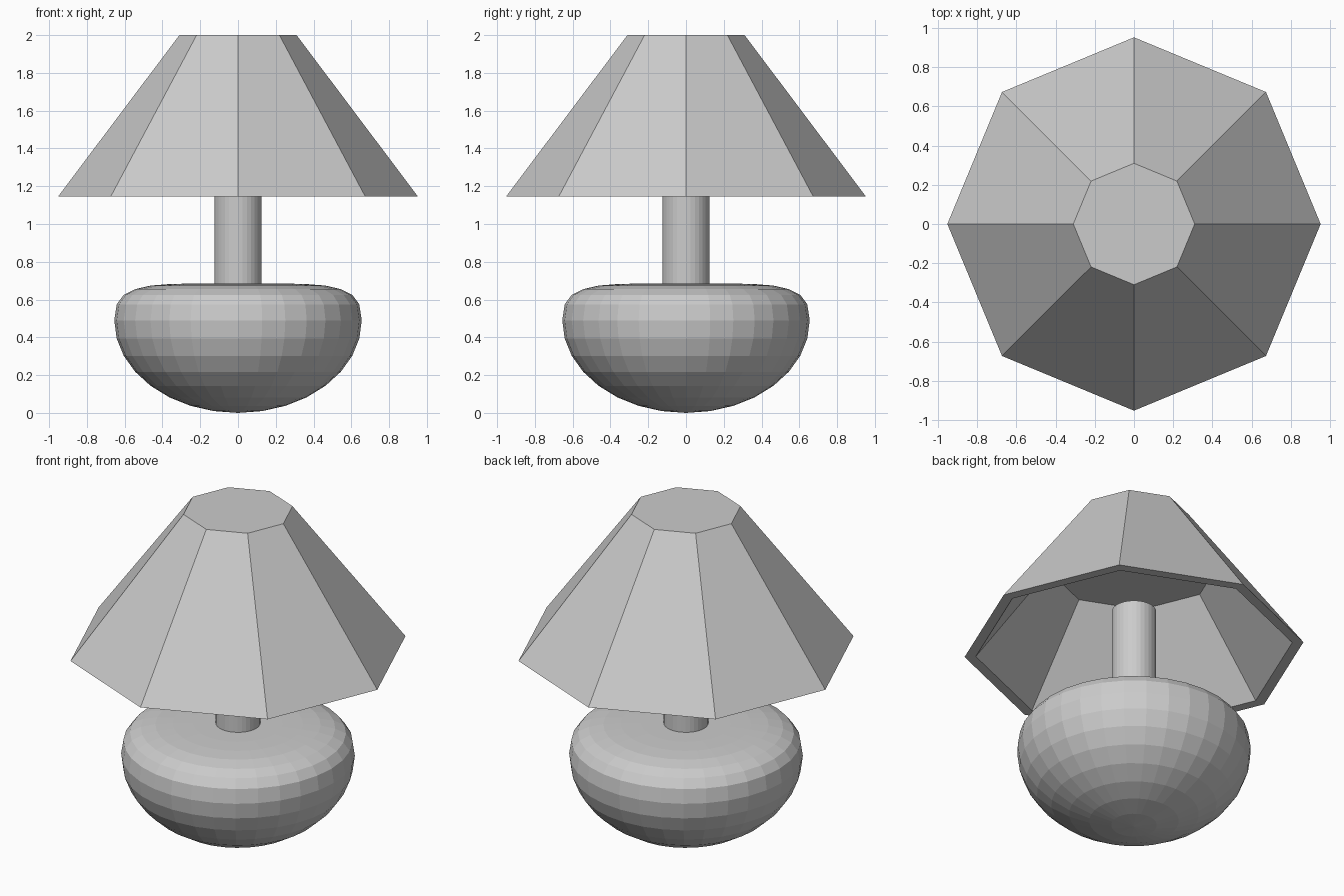
import bpy
import bmesh
from math import cos, sin, tau

if "Cube" in bpy.data.objects:
    bpy.data.objects.remove(bpy.data.objects["Cube"])


def lathe(name, profile, sides):
    """Spin a (radius, z) profile around z; radius 0 makes a pole, open ends are capped."""
    bm = bmesh.new()
    rings = []
    for r, z in profile:
        n = 1 if r == 0 else sides
        rings.append([bm.verts.new((r * cos(tau * i / sides), r * sin(tau * i / sides), z))
                      for i in range(n)])
    for a, b in zip(rings, rings[1:]):
        for i in range(sides):
            j = (i + 1) % sides
            if len(a) == 1:
                bm.faces.new((a[0], b[j], b[i]))
            elif len(b) == 1:
                bm.faces.new((a[i], a[j], b[0]))
            else:
                bm.faces.new((a[i], a[j], b[j], b[i]))
    for ring in (rings[0], rings[-1]):
        if len(ring) > 1:
            bm.faces.new(ring)
    bmesh.ops.recalc_face_normals(bm, faces=bm.faces)
    mesh = bpy.data.meshes.new(name)
    bm.to_mesh(mesh)
    bm.free()
    obj = bpy.data.objects.new(name, mesh)
    bpy.context.collection.objects.link(obj)
    return obj


# Rounded base: half ellipsoid below, squashed flatter curve on top
R, MID = 0.655, 0.49
lower = [(R * sin(tau * k / 32), MID - MID * cos(tau * k / 32)) for k in range(9)]
upper = [(0.642, 0.575), (0.605, 0.625), (0.545, 0.655), (0.463, 0.674),
         (0.364, 0.682), (0.25, 0.685), (0.128, 0.685), (0, 0.685)]
lathe("base", lower + upper, 32)

# Stem, ending freely inside the shade
lathe("stem", [(0.125, 0.6), (0.125, 1.39)], 32)

# Eight-sided shade: ceiling, inner wall, rim, outer wall, top
lathe("shade", [(0.48, 1.68), (0.89, 1.145), (0.953, 1.145), (0.31, 2.0)], 8)
